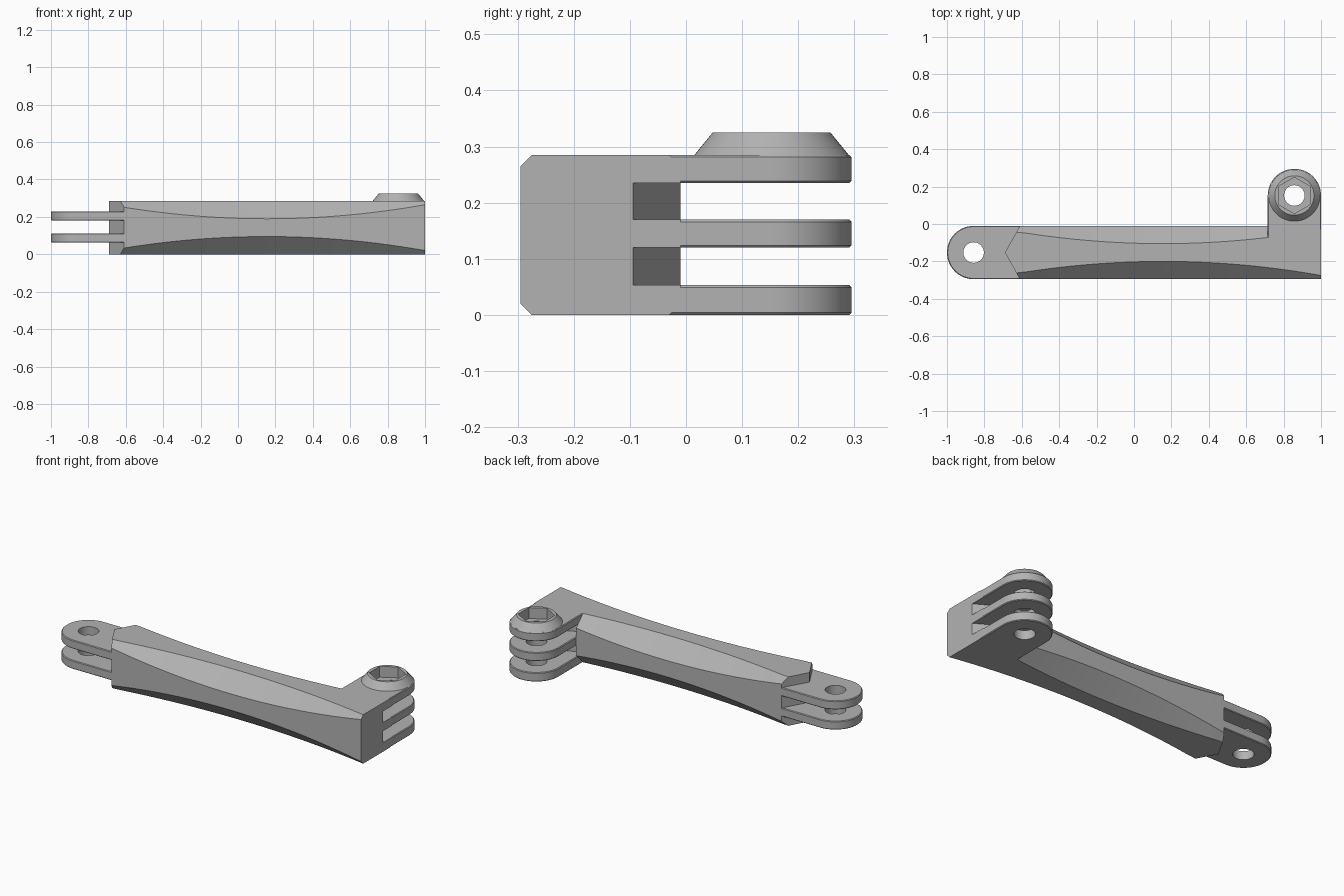
import bpy, bmesh
from math import pi, cos, sin

cube = bpy.data.objects.get("Cube")
if cube:
    bpy.data.objects.remove(cube, do_unlink=True)

H = 0.1425            # half the square section, also the finger radius
BAR_Y = -0.1525       # bar axis
PIVOT_A = (-0.8575, BAR_Y)
PIVOT_B = (0.8575, 0.1525)
HOLE = 0.055

grey = bpy.data.materials.new("grey plastic")
grey.use_nodes = True
COLOUR = (0.45, 0.45, 0.45, 1)
grey.diffuse_color = COLOUR
grey.node_tree.nodes["Principled BSDF"].inputs["Base Color"].default_value = COLOUR


def make(name, bm):
    bmesh.ops.recalc_face_normals(bm, faces=bm.faces)
    mesh = bpy.data.meshes.new(name)
    bm.to_mesh(mesh)
    bm.free()
    mesh.materials.append(grey)
    ob = bpy.data.objects.new(name, mesh)
    bpy.context.collection.objects.link(ob)
    return ob


def loft(name, rings):
    """Skin a stack of equal rings and cap both ends."""
    bm = bmesh.new()
    rows = [[bm.verts.new(p) for p in ring] for ring in rings]
    n = len(rows[0])
    for a, b in zip(rows, rows[1:]):
        for i in range(n):
            j = (i + 1) % n
            bm.faces.new((a[i], a[j], b[j], b[i]))
    bm.faces.new(rows[0])
    bm.faces.new(rows[-1])
    return make(name, bm)


def prism(name, outline, z0, z1):
    return loft(name, [[(x, y, z) for x, y in outline] for z in (z0, z1)])


def circle(centre, r, n, start=0.0):
    return [(centre[0] + r * cos(start + 2 * pi * i / n),
             centre[1] + r * sin(start + 2 * pi * i / n)) for i in range(n)]


def cut(ob, cutter):
    mod = ob.modifiers.new("cut", "BOOLEAN")
    mod.operation, mod.solver, mod.object = "DIFFERENCE", "EXACT", cutter
    bpy.context.view_layer.objects.active = ob
    bpy.ops.object.modifier_apply(modifier=mod.name)
    bpy.data.objects.remove(cutter, do_unlink=True)


def finger(name, pivot, direction, length, z0, z1):
    """Round-ended plate with eased edges and a bolt hole."""
    dx, dy = direction

    def outline(r):
        pts = [(r * cos(a), r * sin(a))
               for a in (-pi / 2 + pi * i / 32 for i in range(33))]
        pts += [(-length, r), (-length, -r)]
        return [(pivot[0] + u * dx - v * dy, pivot[1] + u * dy + v * dx) for u, v in pts]

    e = 0.004
    rows = [(H - e, z0), (H, z0 + e), (H, z1 - e), (H - e, z1)]
    ob = loft(name, [[(x, y, z) for x, y in outline(r)] for r, z in rows])
    cut(ob, prism("hole_cutter", circle(pivot, HOLE, 40), z0 - 0.1, z1 + 0.1))
    return ob


# Bar: square section whose chamfers swell towards the middle, pointed left end
def section(x, point=0.0):
    c = 0.02 + 0.075 * (1 - ((x - 0.155) / 0.845) ** 2)
    f = H - c
    pts = [(0, -H), (f, -H), (H, -f), (H, f), (f, H)]
    pts += [(-u, -v) for u, v in pts]
    return [(x + point * abs(u) / H, BAR_Y + u, H + v) for u, v in pts]


START, STEPS = -0.61, 40
rings = [section(START + (1 - START) * i / STEPS) for i in range(STEPS + 1)]
tip = [(x - 0.08 * (1 - abs(y - BAR_Y) / H), y, z) for x, y, z in rings[0]]
rings[0] = tip
bar = loft("bar", rings)
bm = bmesh.new()
bm.from_mesh(bar.data)
cap = [f for f in bm.faces if len(f.verts) == 10 and f.calc_center_median().x < 0][0]
mid = [v for v in cap.verts if abs(v.co.y - BAR_Y) < 1e-5]
bmesh.ops.connect_verts(bm, verts=mid)
bm.to_mesh(bar.data)
bm.free()

# Slots between the clamp fingers, with a pointed floor
slot = [(0.715, -0.095), (PIVOT_B[0], -0.01), (1.02, -0.106), (1.02, 0.1), (0.715, 0.1)]
for z0, z1 in ((0.053, 0.12), (0.17, 0.235)):
    cut(bar, prism("slot_cutter", slot, z0, z1))
parts = [bar]

# Two fingers at the left end
for name, z in (("lower", 0.062), ("upper", 0.18)):
    parts.append(finger(name + "_tongue", PIVOT_A, (-1, 0), 0.35, z, z + 0.05))

# Three clamp fingers at the right end
clamp = [finger(name + "_clamp_finger", PIVOT_B, (0, 1), 0.3, z0, z1)
         for name, z0, z1 in (("lower", 0, 0.053), ("middle", 0.12, 0.17), ("upper", 0.235, 0.285))]
parts += clamp

# Nut boss with hexagonal socket
boss = loft("nut_boss", [[(x, y, z) for x, y in circle(PIVOT_B, r, 64)]
                         for r, z in ((0.1405, 0.2815), (0.105, 0.325))])
parts.append(boss)
for ob in (boss, clamp[2]):
    cut(ob, prism("hex_cutter", circle(PIVOT_B, 0.097, 6, pi / 2), 0.262, 0.4))

# Smooth shading with crisp edges
bpy.ops.object.select_all(action="DESELECT")
for ob in parts:
    ob.select_set(True)
bpy.context.view_layer.objects.active = bar
bpy.ops.object.shade_smooth_by_angle(angle=pi / 6)
